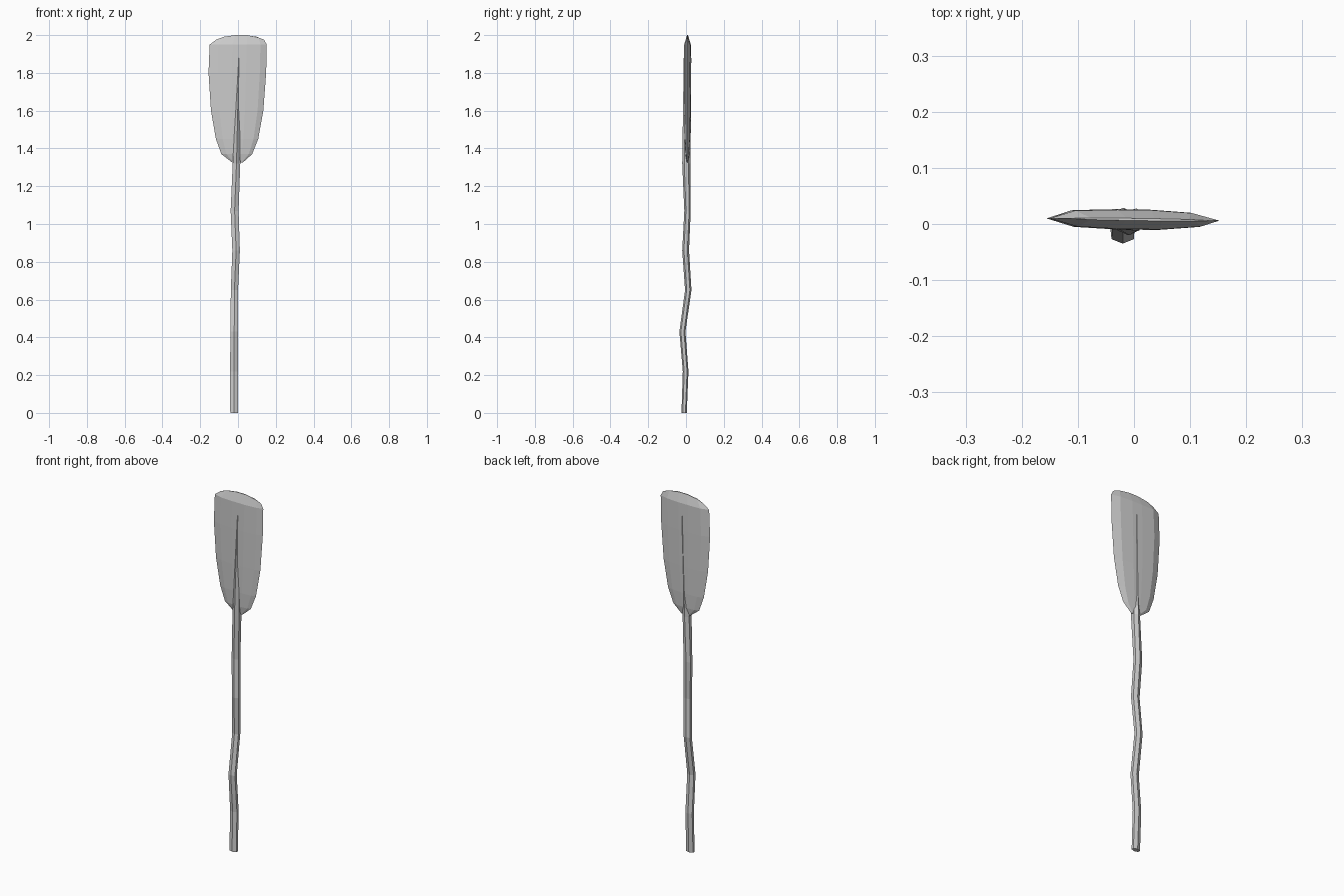
import bpy, math

if "Cube" in bpy.data.objects:
    bpy.data.objects.remove(bpy.data.objects["Cube"])


def loft(name, rings):
    """Skin equal-length vertex rings into a closed, flat-shaded solid."""
    n = len(rings[0])
    verts = [v for ring in rings for v in ring]
    faces = []
    for r in range(len(rings) - 1):
        for i in range(n):
            j = (i + 1) % n
            faces.append((r * n + i, r * n + j, (r + 1) * n + j, (r + 1) * n + i))
    faces.append(tuple(reversed(range(n))))
    faces.append(tuple(range((len(rings) - 1) * n, len(rings) * n)))
    mesh = bpy.data.meshes.new(name)
    mesh.from_pydata(verts, [], faces)
    mesh.update()
    obj = bpy.data.objects.new(name, mesh)
    bpy.context.collection.objects.link(obj)
    return obj


# Crooked shaft, running up into the blade as a tapering rib: x, y, z, rx, ry
path = [(-0.020, -0.010, 0.00, 0.021, 0.014),
        (-0.021, -0.002, 0.22, 0.021, 0.015),
        (-0.020, -0.019, 0.43, 0.020, 0.016),
        (-0.019, 0.012, 0.65, 0.019, 0.017),
        (-0.010, -0.002, 0.86, 0.020, 0.018),
        (-0.018, 0.008, 1.07, 0.021, 0.017),
        (-0.008, 0.002, 1.32, 0.020, 0.022),
        (0.005, 0.008, 1.88, 0.004, 0.020)]
sides = 6
rings = []
for x, y, z, rx, ry in path:
    angles = [math.tau * (i + 0.5) / sides for i in range(sides)]
    rings.append([(x + rx * math.cos(a) / math.cos(math.pi / sides),
                   y + ry * math.sin(a), z) for a in angles])
loft("shaft", rings)

# Blade: lens-shaped sections from throat to tip: z, left, right, half thickness
sections = [(1.325, -0.030, 0.025, 0.003),
            (1.37, -0.088, 0.075, 0.011),
            (1.45, -0.117, 0.107, 0.015),
            (1.60, -0.143, 0.134, 0.017),
            (1.80, -0.156, 0.149, 0.018),
            (1.95, -0.150, 0.152, 0.017),
            (2.00, -0.115, 0.138, 0.002)]
# Cross-section outline: position across, share of the thickness
lens = [(-1, 0), (-0.68, -0.8), (-0.2, -1), (0.3, -1), (0.78, -0.65),
        (1, 0), (0.68, 0.75), (0.2, 1), (-0.2, 1), (-0.7, 0.85)]
rings = []
for z, left, right, t in sections:
    mid, half = (left + right) / 2, (right - left) / 2
    ring = []
    for u, v in lens:
        # The tip edge is rounded down toward its corners
        drop = 0.024 * max(0, (abs(u) - 0.5) / 0.5) if z == 2.0 else 0
        ring.append((mid + u * half, 0.008 + v * t - 0.002 * u, z - drop))
    rings.append(ring)
loft("blade", rings)
